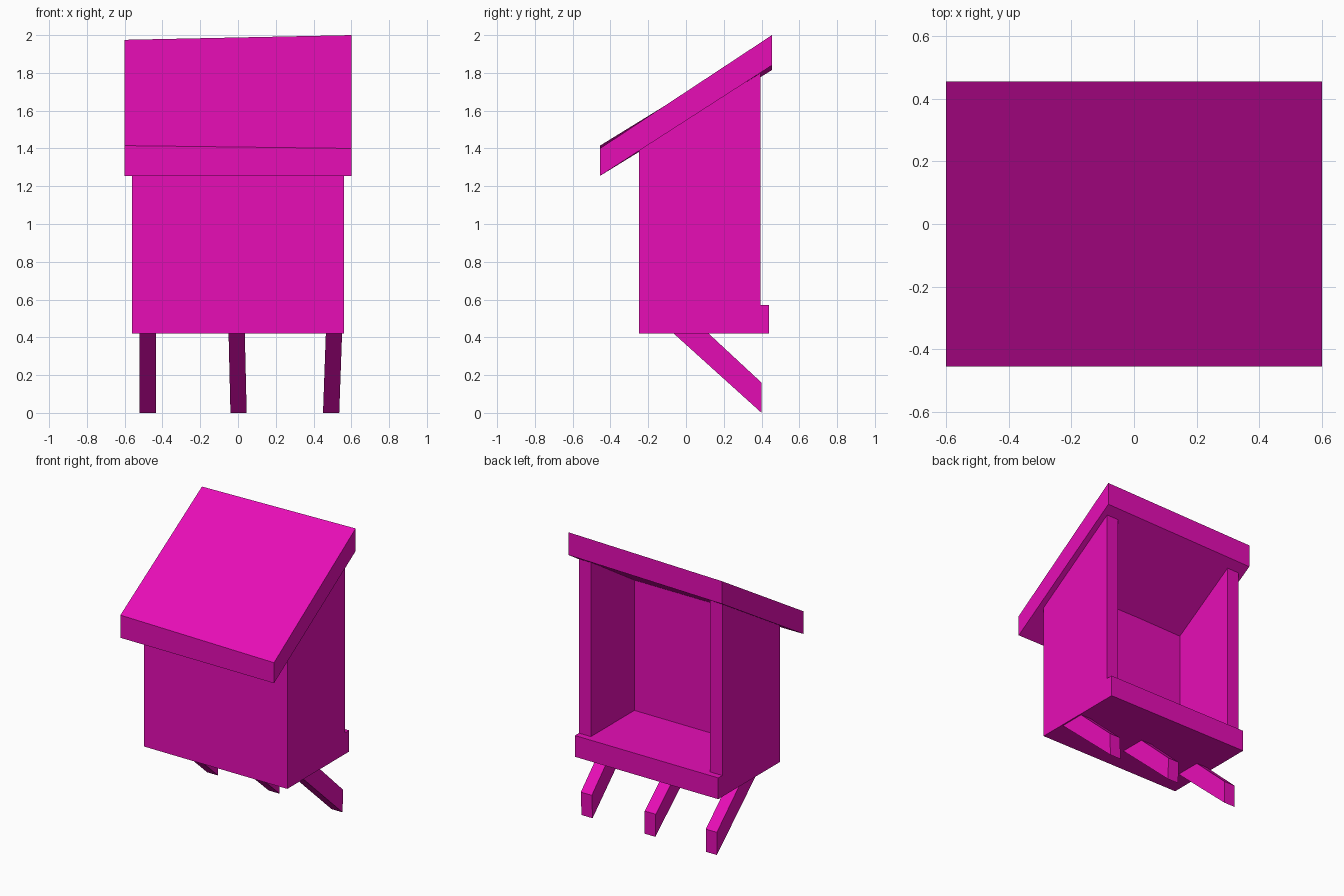
import bpy
import bmesh

cube = bpy.data.objects.get("Cube")
if cube:
    bpy.data.objects.remove(cube, do_unlink=True)

# Single painted finish
magenta = bpy.data.materials.new("magenta")
magenta.use_nodes = True
colour = (0.8, 0.004, 0.47, 1)
magenta.diffuse_color = colour
magenta.node_tree.nodes["Principled BSDF"].inputs["Base Color"].default_value = colour


def prism(name, profile, x0, x1, adjust=None):
    """Extrude a y-z profile from x0 to x1; adjust may nudge each corner."""
    bm = bmesh.new()
    face = bm.faces.new([bm.verts.new((x0, y, z)) for y, z in profile])
    ext = bmesh.ops.extrude_face_region(bm, geom=[face])
    for v in ext["geom"]:
        if isinstance(v, bmesh.types.BMVert):
            v.co.x = x1
    if adjust:
        for v in bm.verts:
            adjust(v.co)
    bmesh.ops.recalc_face_normals(bm, faces=bm.faces)
    mesh = bpy.data.meshes.new(name)
    bm.to_mesh(mesh)
    bm.free()
    mesh.materials.append(magenta)
    obj = bpy.data.objects.new(name, mesh)
    bpy.context.collection.objects.link(obj)
    return obj


def box(name, x0, x1, y0, y1, z0, z1):
    return prism(name, [(y0, z0), (y1, z0), (y1, z1), (y0, z1)], x0, x1)


BASE, FLOOR = 0.42, 0.57
FRONT, BACK = -0.25, 0.395
HALF = 0.56

# Thick-walled body, hollow and open at the back
body = prism("body", [(FRONT, BASE), (BACK, BASE), (BACK, 1.80), (FRONT, 1.395)], -HALF, HALF)
cutter = box("cavity_cutter", -0.466, 0.466, -0.09, 0.6, FLOOR, 2.2)
cutter.hide_render = True
cut = body.modifiers.new("cavity", "BOOLEAN")
cut.operation = "DIFFERENCE"
cut.solver = "EXACT"
cut.object = cutter
bpy.context.view_layer.objects.active = body
bpy.ops.object.modifier_apply(modifier=cut.name)
bpy.data.objects.remove(cutter, do_unlink=True)

# Low plank across the back
box("back_plank", -HALF, HALF, BACK, 0.44, BASE, FLOOR)


# Sloping roof slab, slightly warped by hand
def warp(co):
    if co.x < 0 and co.y > 0:
        co.z -= 0.025
    elif co.x < 0 and co.z > 1.3:
        co.z += 0.015


prism("roof", [(-0.455, 1.255), (0.455, 1.84), (0.455, 2.0), (-0.455, 1.40)], -0.6, 0.6, warp)

# Three slanted legs, some leaning a little sideways
leg_profile = [(-0.065, BASE), (0.12, BASE), (0.40, 0.16), (0.40, 0.0)]
for name, x, lean in (("right_leg", -0.478, 0.0), ("middle_leg", 0.003, -0.01), ("left_leg", 0.493, 0.015)):
    def skew(co, lean=lean):
        co.x += lean * co.z / BASE
    prism(name, leg_profile, x - 0.043, x + 0.043, skew)
